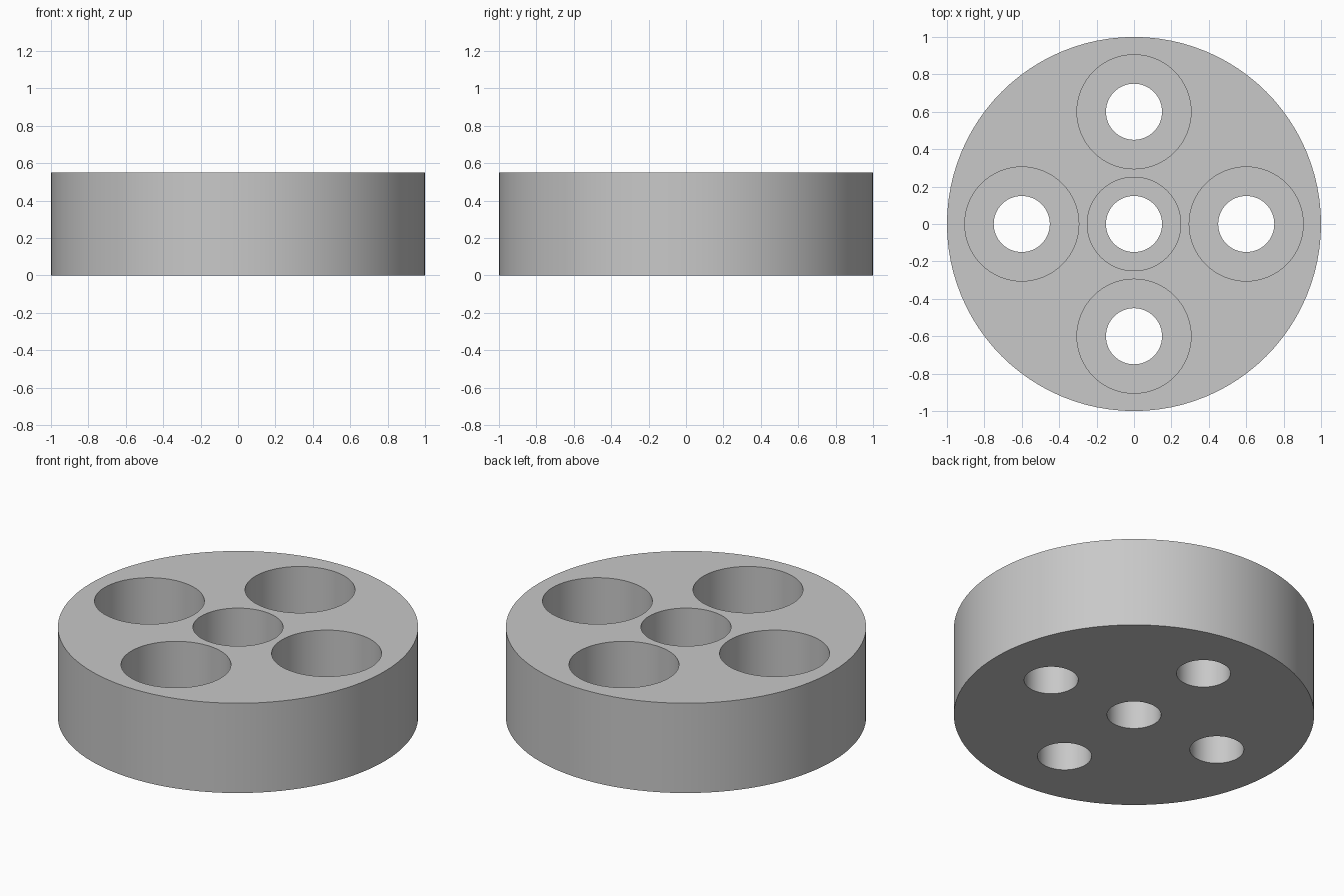
import bpy
import math

cube = bpy.data.objects.get("Cube")
if cube:
    bpy.data.objects.remove(cube, do_unlink=True)

HEIGHT = 0.55
FLOOR = 0.20          # thickness left under the counterbores
HOLE_R = 0.15
PITCH_R = 0.60

grey = bpy.data.materials.new("plain grey")
grey.use_nodes = True
colour = (0.58, 0.58, 0.58, 1)
grey.diffuse_color = colour
grey.node_tree.nodes["Principled BSDF"].inputs["Base Color"].default_value = colour


def cylinder(name, x, y, radius, bottom, top, sides):
    bpy.ops.mesh.primitive_cylinder_add(
        vertices=sides, radius=radius, depth=top - bottom,
        location=(x, y, (bottom + top) / 2))
    obj = bpy.context.object
    obj.name = name
    obj.data.materials.append(grey)
    return obj


def cut(body, cutter):
    mod = body.modifiers.new("cut", 'BOOLEAN')
    mod.operation = 'DIFFERENCE'
    mod.solver = 'EXACT'
    mod.object = cutter
    bpy.context.view_layer.objects.active = body
    bpy.ops.object.modifier_apply(modifier=mod.name)
    bpy.data.objects.remove(cutter, do_unlink=True)


# Round body
body = cylinder("round_body", 0, 0, 1, 0, HEIGHT, 96)

# Stepped holes: one in the centre, four around it
spots = [(0, 0, 0.25)]
for i in range(4):
    a = i * math.pi / 2
    spots.append((PITCH_R * math.cos(a), PITCH_R * math.sin(a), 0.305))

for x, y, bore_r in spots:
    cut(body, cylinder("counterbore_cutter", x, y, bore_r, FLOOR, HEIGHT + 0.1, 64))
    cut(body, cylinder("hole_cutter", x, y, HOLE_R, -0.1, HEIGHT + 0.2, 64))

# Smooth walls with crisp rims
bpy.ops.object.select_all(action='DESELECT')
body.select_set(True)
bpy.context.view_layer.objects.active = body
bpy.ops.object.shade_smooth_by_angle(angle=math.radians(30))
